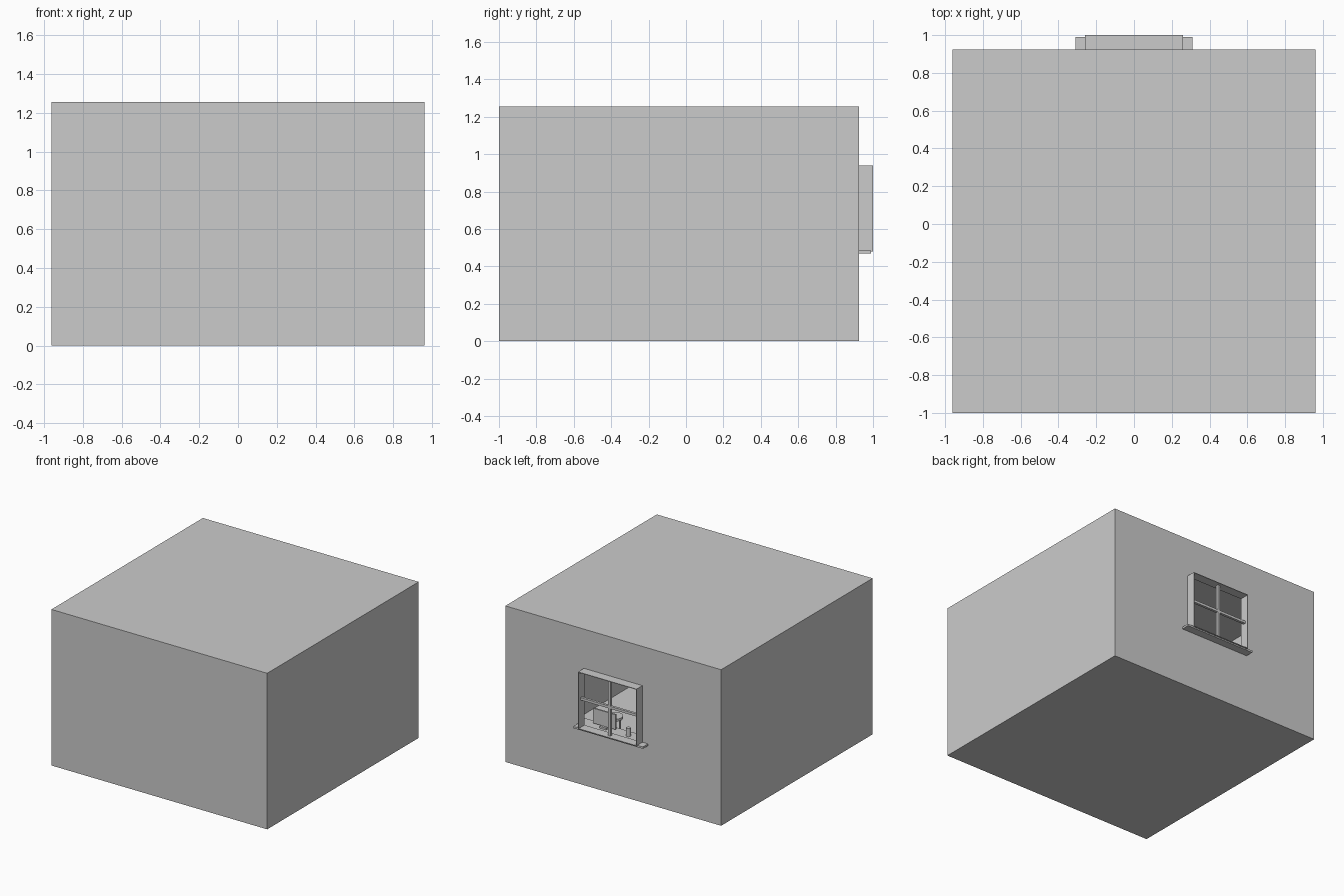
import bpy, bmesh
from math import cos, sin, pi

if "Cube" in bpy.data.objects:
    bpy.data.objects.remove(bpy.data.objects["Cube"])

X, Y0, Y1, H = 0.96, -1.0, 0.925, 1.255      # room shell limits
WX, WZ0, WZ1 = 0.26, 0.485, 0.94             # window opening


def finish(name, bm):
    me = bpy.data.meshes.new(name)
    bm.to_mesh(me)
    bm.free()
    ob = bpy.data.objects.new(name, me)
    bpy.context.collection.objects.link(ob)
    return ob


def box(name, x0, x1, y0, y1, z0, z1):
    bm = bmesh.new()
    bmesh.ops.create_cube(bm, size=1)
    for v in bm.verts:
        v.co = ((x0 + x1) / 2 + v.co.x * (x1 - x0),
                (y0 + y1) / 2 + v.co.y * (y1 - y0),
                (z0 + z1) / 2 + v.co.z * (z1 - z0))
    return finish(name, bm)


def cylinder(name, x, y, z0, z1, r, sides=24):
    bpy.ops.mesh.primitive_cylinder_add(vertices=sides, radius=r, depth=z1 - z0,
                                        location=(x, y, (z0 + z1) / 2))
    ob = bpy.context.object
    ob.name = name
    bpy.ops.object.shade_smooth_by_angle()
    return ob


# Room shell: thin faces, back wall laid out as a 3x3 grid without its centre
bm = bmesh.new()


def quad(*pts):
    bm.faces.new([bm.verts.new(p) for p in pts])


quad((-X, Y0, 0), (X, Y0, 0), (X, Y0, H), (-X, Y0, H))
quad((-X, Y1, 0), (X, Y1, 0), (X, Y0, 0), (-X, Y0, 0))
quad((-X, Y0, H), (X, Y0, H), (X, Y1, H), (-X, Y1, H))
quad((X, Y0, 0), (X, Y1, 0), (X, Y1, H), (X, Y0, H))
quad((-X, Y1, 0), (-X, Y0, 0), (-X, Y0, H), (-X, Y1, H))
xs, zs = (-X, -WX, WX, X), (0, WZ0, WZ1, H)
for i in range(3):
    for j in range(3):
        if (i, j) != (1, 1):
            quad((xs[i + 1], Y1, zs[j]), (xs[i], Y1, zs[j]),
                 (xs[i], Y1, zs[j + 1]), (xs[i + 1], Y1, zs[j + 1]))
bmesh.ops.remove_doubles(bm, verts=bm.verts, dist=1e-5)
finish("room_shell", bm)

# Window frame projecting from the wall
T = 0.005
for s, side in ((-1, "left"), (1, "right")):
    a, b = sorted((s * WX, s * (WX - T)))
    box("window_jamb_" + side, a, b, Y1, 1.0, WZ0, WZ1)
box("window_head", -WX, WX, Y1, 1.0, WZ1 - T, WZ1)
box("window_base", -WX, WX, Y1, 1.0, WZ0 - T, WZ0)
box("window_sill", -0.31, 0.31, Y1, 0.99, 0.47, WZ0)

# Glazing bars
box("upright_bar", -0.01, 0.01, 0.955, 0.975, WZ0, WZ1)
box("cross_bar", -WX, WX, 0.955, 0.975, 0.705, 0.725)

# Desk under the window with things standing on it
box("desk_top", -0.5, 0.5, 0.65, 0.92, 0.365, 0.385)
for sx in (-0.48, 0.48):
    for y in (0.67, 0.90):
        box("desk_leg", sx - 0.015, sx + 0.015, y - 0.015, y + 0.015, 0, 0.365)
box("screen", 0.13, 0.33, 0.70, 0.712, 0.40, 0.52)
box("screen_stand", 0.20, 0.26, 0.69, 0.73, 0.385, 0.40)
cylinder("pen_cup", 0.01, 0.717, 0.385, 0.45, 0.018)

# Round stool beyond the desk
cylinder("stool_seat", 0.486, 0.22, 0.21, 0.23, 0.065)
for k in range(4):
    t = pi / 4 + k * pi / 2
    cylinder("stool_leg", 0.486 + 0.045 * cos(t), 0.22 + 0.045 * sin(t), 0, 0.21, 0.008, 8)
